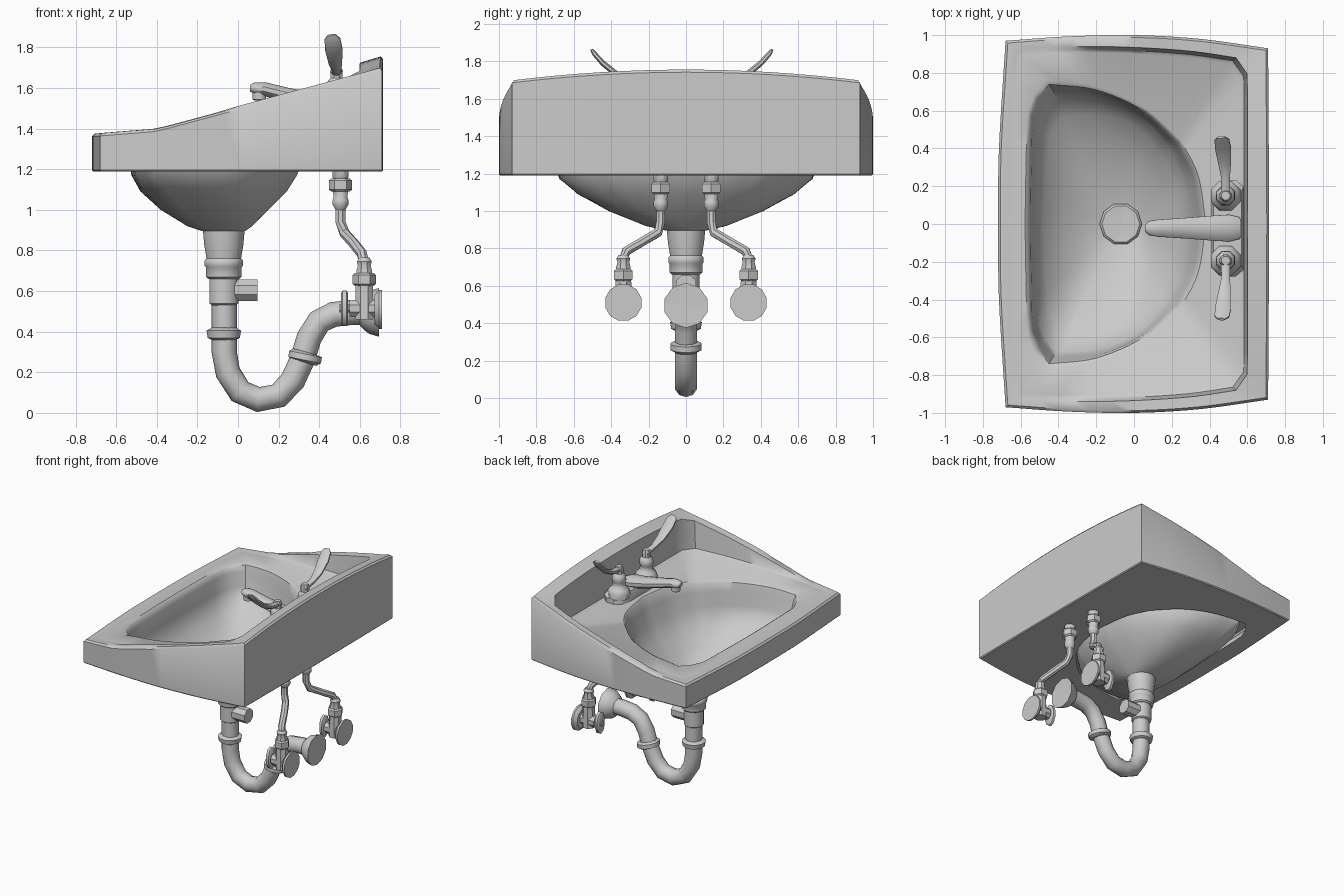
import bpy, bmesh, math
from mathutils import Vector

if "Cube" in bpy.data.objects:
    bpy.data.objects.remove(bpy.data.objects["Cube"])

def finish(name, bm):
    bmesh.ops.recalc_face_normals(bm, faces=bm.faces)
    me = bpy.data.meshes.new(name)
    bm.to_mesh(me)
    bm.free()
    ob = bpy.data.objects.new(name, me)
    bpy.context.collection.objects.link(ob)
    return ob

def loft(name, rings, caps=(True, True)):
    """Skin a list of closed rings with quads."""
    bm = bmesh.new()
    vs = [[bm.verts.new(p) for p in r] for r in rings]
    n = len(rings[0])
    for a, b in zip(vs, vs[1:]):
        for i in range(n):
            j = (i + 1) % n
            bm.faces.new((a[i], a[j], b[j], b[i]))
    if caps[0]:
        bm.faces.new(vs[0])
    if caps[1]:
        bm.faces.new(vs[-1])
    return finish(name, bm)

def tube(name, pts, radii, sides=10, ref=(0, 1, 0), caps=(True, True)):
    """Sweep a circle / ellipse of varying size along a path."""
    pts = [Vector(p) for p in pts]
    rings = []
    for i, p in enumerate(pts):
        t = (pts[min(i + 1, len(pts) - 1)] - pts[max(i - 1, 0)]).normalized()
        u = Vector(ref)
        u = (u - t * u.dot(t)).normalized()
        v = t.cross(u)
        r = radii[i] if isinstance(radii, (list, tuple)) else radii
        ru, rv = r if isinstance(r, tuple) else (r, r)
        rings.append([p + u * ru * math.cos(a) + v * rv * math.sin(a)
                      for a in (2 * math.pi * (k + .5) / sides for k in range(sides))])
    return loft(name, rings, caps)

def lathe(name, x, y, prof, sides=10, caps=(True, True)):
    """Vertical turned part from (radius, z) pairs."""
    return tube(name, [(x, y, z) for r, z in prof], [r for r, z in prof], sides, caps=caps)

def spline(ctrl, n):
    """Catmull-Rom samples, evenly spaced along the control points' length."""
    c = [Vector(p) for p in ctrl]
    c = [2 * c[0] - c[1]] + c + [2 * c[-1] - c[-2]]
    dense = []
    for a, b, d, e in zip(c, c[1:], c[2:], c[3:]):
        for k in range(20):
            t = k / 20
            dense.append(.5 * (2 * b + (d - a) * t + (2 * a - 5 * b + 4 * d - e) * t * t
                               + (3 * b - a - 3 * d + e) * t ** 3))
    dense.append(c[-2])
    acc = [0]
    for p, q in zip(dense, dense[1:]):
        acc.append(acc[-1] + (q - p).length)
    out, j = [], 0
    for k in range(n):
        s = acc[-1] * k / n
        while acc[j + 1] < s:
            j += 1
        out.append(dense[j].lerp(dense[j + 1], (s - acc[j]) / (acc[j + 1] - acc[j])))
    return out

def outline(front, side, back):
    """Half outline in three runs (front, side, back), mirrored across y = 0."""
    half = spline(front, 8) + spline(side, 16) + spline(back, 8) + [Vector(back[-1])]
    return half + [Vector((p.x, -p.y)) for p in half[-2:0:-1]]

# ---- basin: outer shell, rim, recessed deck and bowl as one skin ----
outer = outline([(-.72, 0), (-.715, .4), (-.68, .97)],
                [(-.68, .97), (-.35, .993), (0, 1), (.35, .98), (.71, .93)],
                [(.71, .93), (.713, .5), (.715, 0)])
rim = outline([(-.68, 0), (-.67, .5), (-.64, .93)],
              [(-.64, .93), (-.3, .94), (0, .935), (.3, .915), (.54, .88)],
              [(.54, .88), (.585, .84), (.6, .74), (.6, 0)])
dee = outline([(-.56, 0), (-.555, .3), (-.54, .6), (-.45, .74)],
              [(-.45, .74), (-.2, .71), (.05, .6), (.24, .43)],
              [(.24, .43), (.33, .25), (.37, 0)])
CX = -.07

def ztop(p):
    z = 1.375 + (p.x + .72) * .08 if p.x < -.4 else 1.40 + (p.x + .4) * .27
    return z + (.055 * (1 - (p.y / .93) ** 2) if p.x > .585 else 0)

def zdeck(p):
    return min(ztop(p) - .003, 1.40 + .035 * (p.x + .4))

def inset(ring, d):
    return [Vector((p.x - math.copysign(min(d, abs(p.x)), p.x), p.y * (1 - d))) for p in ring]

def bowl_ring(front, back, wide, z, rnd):
    out = []
    for p in dee:
        dx = p.x - CX
        d = Vector((dx / (.49 if dx < 0 else .44), p.y / .74))
        d = d.lerp(d.normalized(), rnd)
        out.append((CX + d.x * (front if dx < 0 else back), d.y * wide, z))
    return out

lip = inset(outer, .012)
foot = inset(rim, .018)
rings = [bowl_ring(.50, .39, .73, 1.19, 0),
         [(p.x, p.y, 1.19) for p in inset(outer, .006)],
         [(p.x, p.y, 1.197) for p in outer],
         [(p.x, p.y, ztop(p) - .014) for p in outer],
         [(q.x, q.y, ztop(p)) for p, q in zip(outer, lip)],
         [(p.x, p.y, ztop(p)) for p in rim],
         [(q.x, q.y, zdeck(p) + .012 * (ztop(p) > zdeck(p) + .03)) for p, q in zip(rim, foot)],
         [(q.x, q.y, zdeck(q)) for q in inset(rim, .035)],
         [(*(p * 1.03), zdeck(p)) for p in dee],
         [(p.x, p.y, zdeck(p) - .012) for p in dee]]
for row in [(.478, .42, .725, 1.34, 0), (.465, .385, .71, 1.23, .05), (.455, .36, .69, 1.17, .1),
            (.41, .31, .60, 1.09, .25), (.31, .22, .43, 1.0, .5), (.18, .14, .22, .92, .8),
            (.105, .105, .105, .895, 1)]:
    rings.append(bowl_ring(*row))
loft("basin", rings, (False, False))

# ---- drain ring and cross bar grate ----
lathe("drain_ring", CX, 0, [(.1, .89), (.112, .91), (.1, .922), (.072, .912), (.066, .87)], 10)
for k in range(3):
    a = math.pi * k / 3
    d = Vector((math.cos(a), math.sin(a), 0)) * .068
    tube(f"drain_bar_{k}", [Vector((CX, 0, .9)) - d, Vector((CX, 0, .9)) + d], .007, 4, ref=(0, 0, 1))

# ---- tailpiece, nuts and trap ----
lathe("tailpiece", CX, 0, [(.106, .895), (.1, .83), (.088, .76)], 12)
lathe("tail_nut", CX, 0, [(.088, .762), (.098, .75), (.098, .725), (.09, .715), (.09, .67), (.078, .66)], 12)
lathe("tee_sleeve", CX, 0, [(.074, .67), (.074, .54), (.06, .53)], 12)
tube("tee_branch", [(-.03, 0, .605), (.095, 0, .605)], .057, 8)
tube("trap_pipe", [(-.068, 0, .6), (-.068, 0, .3), (-.05, 0, .2), (.01, 0, .105), (.1, 0, .066),
                   (.2, 0, .085), (.27, 0, .16), (.32, 0, .27), (.35, 0, .37), (.4, 0, .45),
                   (.47, 0, .485), (.56, 0, .495), (.68, 0, .495)], .062, 10, caps=(True, False))
lathe("trap_nut_upper", CX, 0, [(.062, .42), (.088, .405), (.082, .37), (.062, .36)], 12)
tube("trap_nut_lower", [(.325, 0, .25), (.328, 0, .26), (.333, 0, .29), (.336, 0, .3)],
     [.065, .085, .085, .065], 12)
# open wall flange around the pipe end
tube("wall_flange", [(.6, 0, .495), (.62, 0, .495), (.645, 0, .495), (.695, 0, .495), (.69, 0, .495), (.645, 0, .495)],
     [.064, .085, .105, .12, .1, .075], 10, caps=(False, False))

# ---- supply lines and stop valves, one per side ----
for s, side in ((1, "left"), (-1, "right")):
    y0, y1 = .135 * s, .335 * s
    lathe(f"{side}_shank", .505, y0, [(.042, 1.2), (.042, 1.16), (.035, 1.15)], 8)
    lathe(f"{side}_top_nut", .505, y0, [(.045, 1.155), (.057, 1.145), (.057, 1.1), (.045, 1.09)], 6)
    lathe(f"{side}_top_collar", .505, y0, [(.042, 1.1), (.036, 1.06), (.042, 1.05), (.042, 1.025), (.026, 1.0)], 8)
    tube(f"{side}_supply_tube", [(.505, y0, 1.03), (.505, y0, .94), (.525, .15 * s, .885), (.57, .235 * s, .835),
                                 (.61, .32 * s, .785), (.622, y1, .74), (.622, y1, .68)], .026, 8, ref=(1, 0, 0))
    lathe(f"{side}_valve_collar", .622, y1, [(.028, .765), (.04, .745), (.034, .725), (.042, .7), (.042, .675)], 8)
    lathe(f"{side}_valve_nut", .622, y1, [(.045, .69), (.057, .68), (.057, .635), (.045, .625)], 6)
    lathe(f"{side}_valve_body", .622, y1, [(.045, .64), (.048, .56), (.048, .46)], 8)
    tube(f"{side}_valve_barrel", [(.55, y1, .515), (.69, y1, .515)], .045, 8)
    tube(f"{side}_valve_stem", [(.5, y1, .515), (.56, y1, .515)], .022, 8)
    tube(f"{side}_valve_knob", [(.508, y1, .515), (.515, y1, .515), (.535, y1, .515), (.542, y1, .515)],
         [(.04, .075), (.05, .087), (.05, .087), (.04, .075)], 10)
    tube(f"{side}_valve_plate", [(.672, y1, .51), (.695, y1, .51), (.71, y1, .51)], [.075, .1, .1], 12)

# ---- faucet: base plate, spout, valve towers and wing handles ----
FY = -.022
plate = [(.41, -.13), (.43, -.22), (.47, -.255), (.54, -.255), (.58, -.22)]
plate = plate + [(x, -y) for x, y in plate[::-1]]
loft("faucet_base", [[(.495 + (x - .495) * k, FY + y * k, z) for x, y in plate]
                     for k, z in ((1, 1.41), (1, 1.47), (.88, 1.5))])
tube("spout", [(.56, FY, 1.505), (.5, FY, 1.515), (.4, FY, 1.53), (.25, FY, 1.565), (.13, FY, 1.595),
               (.08, FY, 1.6), (.058, FY, 1.6)],
     [(.06, .03), (.075, .045), (.068, .042), (.056, .035), (.048, .034), (.04, .028), (.02, .015)], 10)
lathe("spout_outlet", .105, FY, [(.034, 1.59), (.034, 1.545), (.026, 1.54)], 10)
for s, side in ((1, "left"), (-1, "right")):
    y = FY + .172 * s
    lathe(f"{side}_faucet_tower", .485, y, [(.085, 1.46), (.085, 1.505), (.07, 1.53), (.052, 1.545),
                                            (.046, 1.58), (.055, 1.595), (.05, 1.63), (.03, 1.65)], 8)
    lathe(f"{side}_handle_hub", .485, y, [(.03, 1.63), (.034, 1.685), (.024, 1.705)], 8)
    tube(f"{side}_wing_handle", [(.485, y - .02 * s, 1.675), (.485, y + .09 * s, 1.69), (.48, y + .17 * s, 1.725),
                                 (.472, y + .25 * s, 1.79), (.465, y + .295 * s, 1.84), (.46, y + .31 * s, 1.862)],
         [(.028, .022), (.024, .02), (.036, .018), (.046, .016), (.042, .014), (.022, .008)], 8, ref=(1, 0, 0))

# ---- shading ----
bpy.ops.object.select_all(action='SELECT')
bpy.context.view_layer.objects.active = bpy.data.objects["basin"]
bpy.ops.object.shade_smooth_by_angle(angle=math.radians(40))
